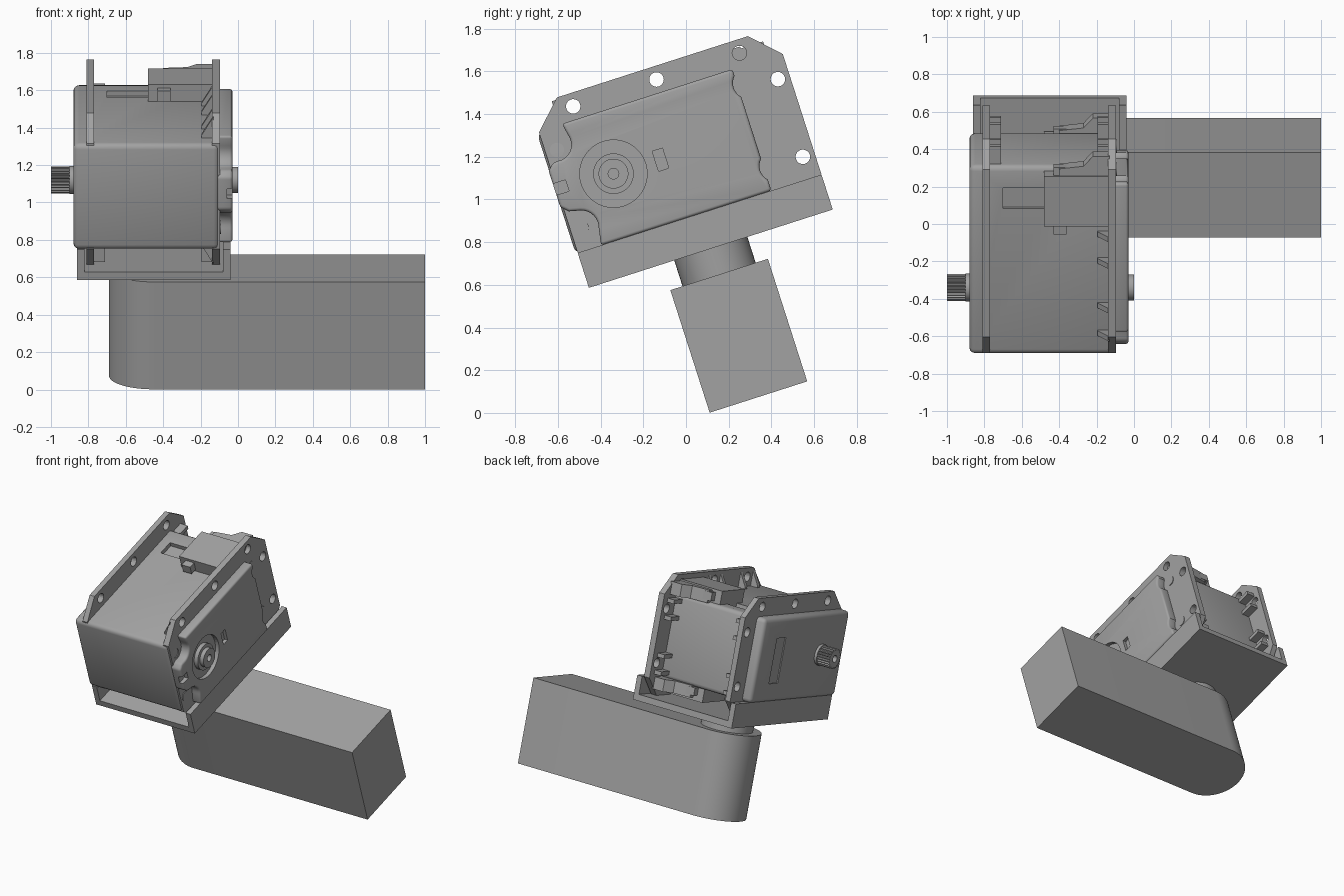
import bpy, bmesh, math
from mathutils import Matrix, Vector

if "Cube" in bpy.data.objects:
    bpy.data.objects.remove(bpy.data.objects["Cube"])

# Whole assembly is tilted about x; parts are built in local (x, u, v)
TILT = Matrix.Translation((0, -0.455, 0.586)) @ Matrix.Rotation(math.radians(17.8), 4, 'X')
grey = bpy.data.materials.new("grey_plastic")
grey.diffuse_color = (0.36, 0.36, 0.36, 1)
grey.use_nodes = True
grey.node_tree.nodes["Principled BSDF"].inputs["Base Color"].default_value = grey.diffuse_color


def finish(name, bm, smooth=True):
    bmesh.ops.recalc_face_normals(bm, faces=bm.faces)
    mesh = bpy.data.meshes.new(name)
    bm.to_mesh(mesh)
    bm.free()
    ob = bpy.data.objects.new(name, mesh)
    bpy.context.collection.objects.link(ob)
    mesh.materials.append(grey)
    ob.matrix_world = TILT
    if smooth:
        activate(ob)
        bpy.ops.object.shade_smooth_by_angle(angle=math.radians(35))
    return ob


def activate(ob):
    bpy.ops.object.select_all(action='DESELECT')
    ob.select_set(True)
    bpy.context.view_layer.objects.active = ob


def add_prism(bm, pts, axis, a, b):
    """Extrude a 2D outline along x, u or v from a to b."""
    def place(p, h):
        c = list(p)
        c.insert(axis, h)
        return Vector(c)
    lo = [bm.verts.new(place(p, a)) for p in pts]
    hi = [bm.verts.new(place(p, b)) for p in pts]
    n = len(pts)
    bm.faces.new(lo)
    bm.faces.new(hi[::-1])
    for i in range(n):
        j = (i + 1) % n
        bm.faces.new((lo[i], hi[i], hi[j], lo[j]))


def prism(name, pts, axis, a, b, bevel=0, smooth=True):
    bm = bmesh.new()
    add_prism(bm, pts, axis, a, b)
    if bevel:
        bmesh.ops.recalc_face_normals(bm, faces=bm.faces)
        sharp = [e for e in bm.edges if e.calc_face_angle(0) > 0.7]
        bmesh.ops.bevel(bm, geom=sharp, offset=bevel, segments=3, profile=0.5,
                        affect='EDGES', clamp_overlap=True)
    return finish(name, bm, smooth)


def rect(a0, a1, b0, b1):
    return [(a0, b0), (a1, b0), (a1, b1), (a0, b1)]


def arc(cx, cy, r, a0, a1, n):
    return [(cx + r * math.cos(math.radians(a0 + (a1 - a0) * i / n)),
             cy + r * math.sin(math.radians(a0 + (a1 - a0) * i / n))) for i in range(n + 1)]


def circle(cx, cy, r, n=32):
    return arc(cx, cy, r, 0, 360, n)[:-1]


def cut(target, shapes):
    """Subtract a list of (outline, axis, start, end) prisms."""
    bm = bmesh.new()
    for s in shapes:
        add_prism(bm, *s)
    cutter = finish("cutter", bm, False)
    activate(target)
    mod = target.modifiers.new("cut", 'BOOLEAN')
    mod.object, mod.operation, mod.solver = cutter, 'DIFFERENCE', 'EXACT'
    bpy.ops.object.modifier_apply(modifier=mod.name)
    bpy.data.objects.remove(cutter)
    bpy.ops.object.shade_smooth_by_angle(angle=math.radians(35))


# Lower arm with one rounded end, and the neck joining it to the tray
prism("arm", [(1, 0.36), (1, 0.84)] + arc(-0.45, 0.60, 0.24, 90, 270, 32), 2, -0.73, -0.127)
prism("neck", circle(-0.45, 0.60, 0.18, 48), 2, -0.13, 0.005)

# Channel-shaped tray, open at both ends
prism("tray", [(-0.86, 0), (-0.04, 0), (-0.04, 0.172), (-0.08, 0.172), (-0.08, 0.045),
               (-0.82, 0.045), (-0.82, 0.172), (-0.86, 0.172)], 1, 0, 1.2, smooth=False)

# Two mounting plates with cut corners and holes
outline = [(0.13, 0.045), (1.07, 0.045), (1.2, 0.175), (1.2, 0.765),
           (1.07, 0.895), (0.13, 0.895), (0, 0.765), (0, 0.175)]
holes = [(u, v) for u in (0.055, 1.142) for v in (0.278, 0.66)]
holes += [(u, v) for u in (0.19, 0.6, 1.008) for v in (0.108, 0.832)]
for side, x0, x1 in (("left", -0.81, -0.77), ("right", -0.14, -0.095)):
    plate = prism(side + "_plate", outline, 0, x0, x1)
    cut(plate, [(circle(u, v, 0.034, 20), 0, x0 - 0.05, x1 + 0.05) for u, v in holes])

# Main housing with a stepped recess in its top
body = prism("body", rect(-0.01, 1.05, 0.17, 0.765), 0, -0.88, -0.1, bevel=0.03)
cut(body, [(rect(-0.70, -0.47, 0.81, 0.925), 2, 0.735, 0.85),
           (rect(0.75, 0.86, 0.30, 0.62), 0, -0.9, -0.872)])

# Raised cover on the right side, scooped around its corner screws
cover_pts = [(0.115, 0.172)]
cover_pts += arc(0.052, 0.278, 0.082, -20, 75, 8) + [(0.02, 0.37), (-0.012, 0.40), (-0.012, 0.58), (0.02, 0.61)]
cover_pts += arc(0.052, 0.687, 0.078, -80, 20, 8) + [(0.115, 0.77), (0.953, 0.77)]
cover_pts += arc(1.005, 0.685, 0.073, 135, 225, 8) + arc(1.005, 0.278, 0.073, 135, 225, 8)
cover_pts += [(0.953, 0.172)]
cover = prism("cover", cover_pts, 0, -0.11, -0.03, bevel=0.014)
cut(cover, [(circle(0.273, 0.474, 0.158, 48), 0, -0.06, 0.05),
            (rect(0.478, 0.528, 0.42, 0.518), 0, -0.055, 0.05),
            (rect(-0.05, 0.05, 0.46, 0.515), 0, -0.06, 0.05)])

# Corner screws beside the cover
for u, v in ((0.052, 0.278), (1.005, 0.278), (1.005, 0.685)):
    prism("corner_screw", circle(u, v, 0.036, 20), 0, -0.12, -0.09)

# Bearing hub on the right
prism("hub_collar", circle(0.273, 0.474, 0.095, 40), 0, -0.08, -0.03)
hub = prism("hub", circle(0.273, 0.474, 0.07, 32), 0, -0.08, 0.0)
cut(hub, [(circle(0.273, 0.474, 0.025, 20), 0, -0.03, 0.05)])

# Splined output shaft on the left
prism("shaft_collar", circle(0.273, 0.474, 0.075), 0, -0.90, -0.86)
teeth = 24
spline = []
for i in range(teeth * 4):
    r = 0.072 if i % 4 < 2 else 0.062
    a = 2 * math.pi * i / (teeth * 4)
    spline.append((0.273 + r * math.cos(a), 0.474 + r * math.sin(a)))
shaft = prism("splined_shaft", spline, 0, -1.0, -0.89, smooth=False)
cut(shaft, [(circle(0.273, 0.474, 0.025, 20), 0, -1.05, -0.96)])

# Cable connector blocks above and below the housing
for side, v0, v1 in (("upper", 0.74, 0.86), ("lower", 0.075, 0.19)):
    prism(side + "_connector", rect(-0.48, -0.13, 0.74, 1.02), 2, v0, v1, smooth=False)
    prism(side + "_connector_ears", rect(-0.43, -0.36, 0.69, 1.065), 2, v0 + 0.04, v1 - 0.02, smooth=False)
    prism(side + "_connector_wedge", [(-0.40, 1.0), (-0.13, 1.0), (-0.13, 1.13), (-0.22, 1.13),
          (-0.27, 1.075), (-0.40, 1.06)], 2, v0 + 0.02, v1 - 0.01, smooth=False)

# Triangular ribs between the right plate and the housing
bm = bmesh.new()
for u in (0.115, 0.27, 0.52, 0.67):
    add_prism(bm, [(-0.13, 0.75), (-0.195, 0.75), (-0.195, 0.78), (-0.13, 0.885)], 1, u - 0.014, u + 0.014)
    add_prism(bm, [(-0.13, 0.18), (-0.195, 0.18), (-0.195, 0.16), (-0.13, 0.055)], 1, u - 0.014, u + 0.014)
finish("ribs", bm, False)

# Small ledges on both plates beside the rear holes
bm = bmesh.new()
for x0, x1 in ((-0.775, -0.71), (-0.195, -0.135)):
    for v in (0.215, 0.335, 0.60, 0.72):
        add_prism(bm, rect(x0, x1, 1.04, 1.15), 2, v - 0.014, v + 0.014)
finish("rear_ledges", bm, False)

# Foot blocks under the housing at the front
for x0, x1 in ((-0.775, -0.71), (-0.195, -0.135)):
    prism("foot_block", rect(x0, x1, 0.13, 0.25), 2, 0.06, 0.18, smooth=False)
